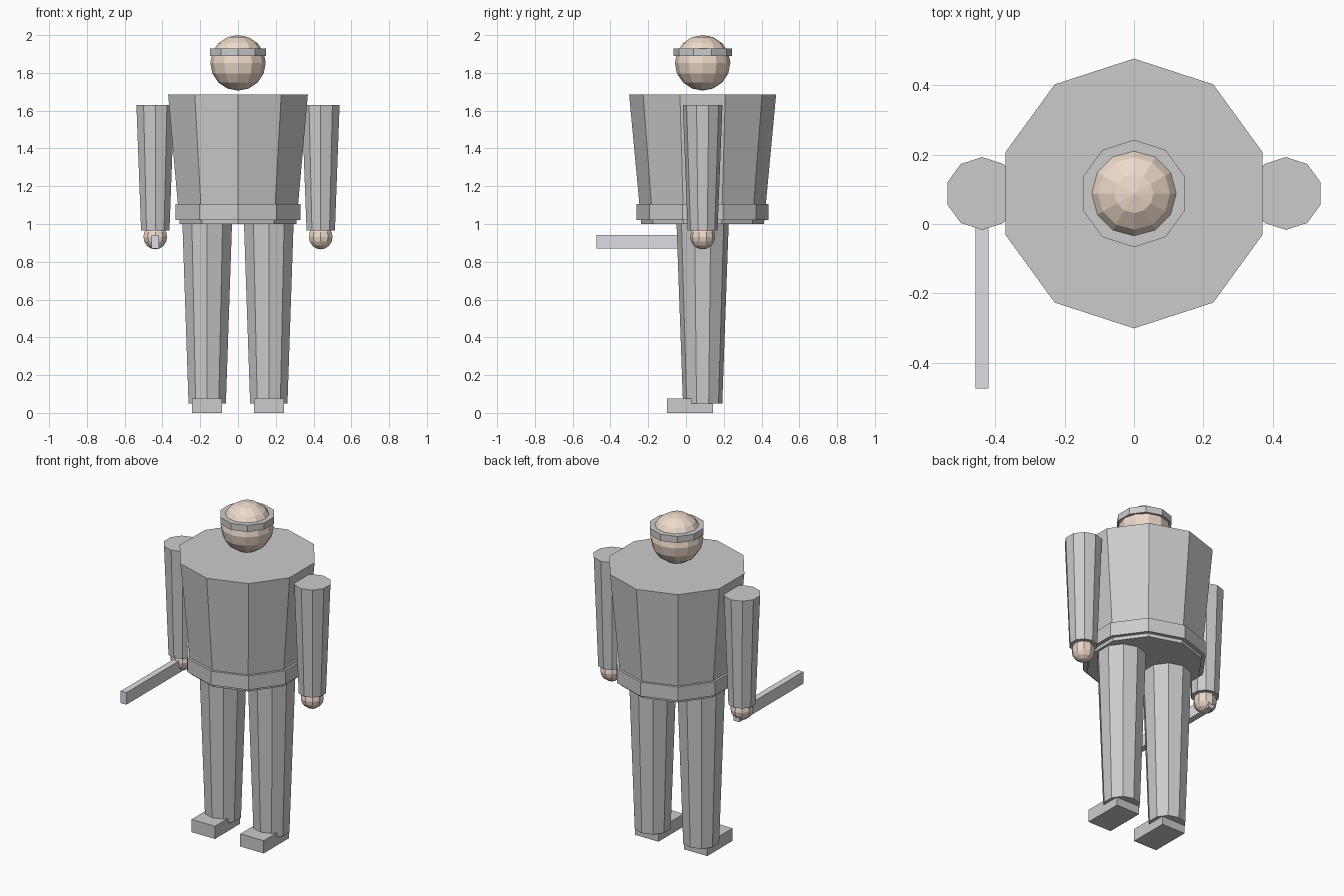
import bpy, math

if "Cube" in bpy.data.objects:
    bpy.data.objects.remove(bpy.data.objects["Cube"])

CY = 0.088  # body axis in y


def material(name, rgb):
    m = bpy.data.materials.new(name)
    m.diffuse_color = (*rgb, 1)
    m.use_nodes = True
    m.node_tree.nodes["Principled BSDF"].inputs["Base Color"].default_value = m.diffuse_color
    return m


skin = material("skin", (0.85, 0.70, 0.59))
metal = material("pale_metal", (0.72, 0.72, 0.77))


def finish(name, mat=None):
    ob = bpy.context.object
    ob.name = name
    if mat:
        ob.data.materials.append(mat)
    return ob


def prism(name, x, z0, z1, r0, r1):
    # tapered ten-sided prism with a corner facing the front
    bpy.ops.mesh.primitive_cone_add(vertices=10, radius1=r0, radius2=r1, depth=z1 - z0,
                                    location=(x, CY, (z0 + z1) / 2))
    return finish(name)


def ball(name, x, z, r, segments, rings):
    bpy.ops.mesh.primitive_uv_sphere_add(segments=segments, ring_count=rings, radius=r,
                                         location=(x, CY, z))
    return finish(name, skin)


def box(name, lo, hi, mat=None):
    bpy.ops.mesh.primitive_cube_add(size=1, location=[(a + b) / 2 for a, b in zip(lo, hi)])
    bpy.context.object.scale = [b - a for a, b in zip(lo, hi)]
    return finish(name, mat)


# Torso, belt, head and headband
prism("torso", 0, 1.0, 1.685, 0.325, 0.389)
prism("belt", 0, 1.02, 1.105, 0.349, 0.349)
ball("head", 0, 1.853, 0.147, 12, 8)
prism("headband", 0, 1.89, 1.93, 0.155, 0.155)

# Limbs, mirrored left and right
for side, s in (("right", -1), ("left", 1)):
    prism(side + "_arm", s * 0.438, 0.965, 1.63, 0.079, 0.105)
    ball(side + "_hand", s * 0.438, 0.932, 0.066, 10, 8)
    prism(side + "_leg", s * 0.163, 0.05, 1.0, 0.104, 0.138)
    box(side + "_shoe", (s * 0.164 - 0.079, -0.10, 0), (s * 0.164 + 0.079, 0.143, 0.077))

# Baton held in the right hand
box("baton", (-0.457, -0.474, 0.87), (-0.419, 0.14, 0.943), metal)
